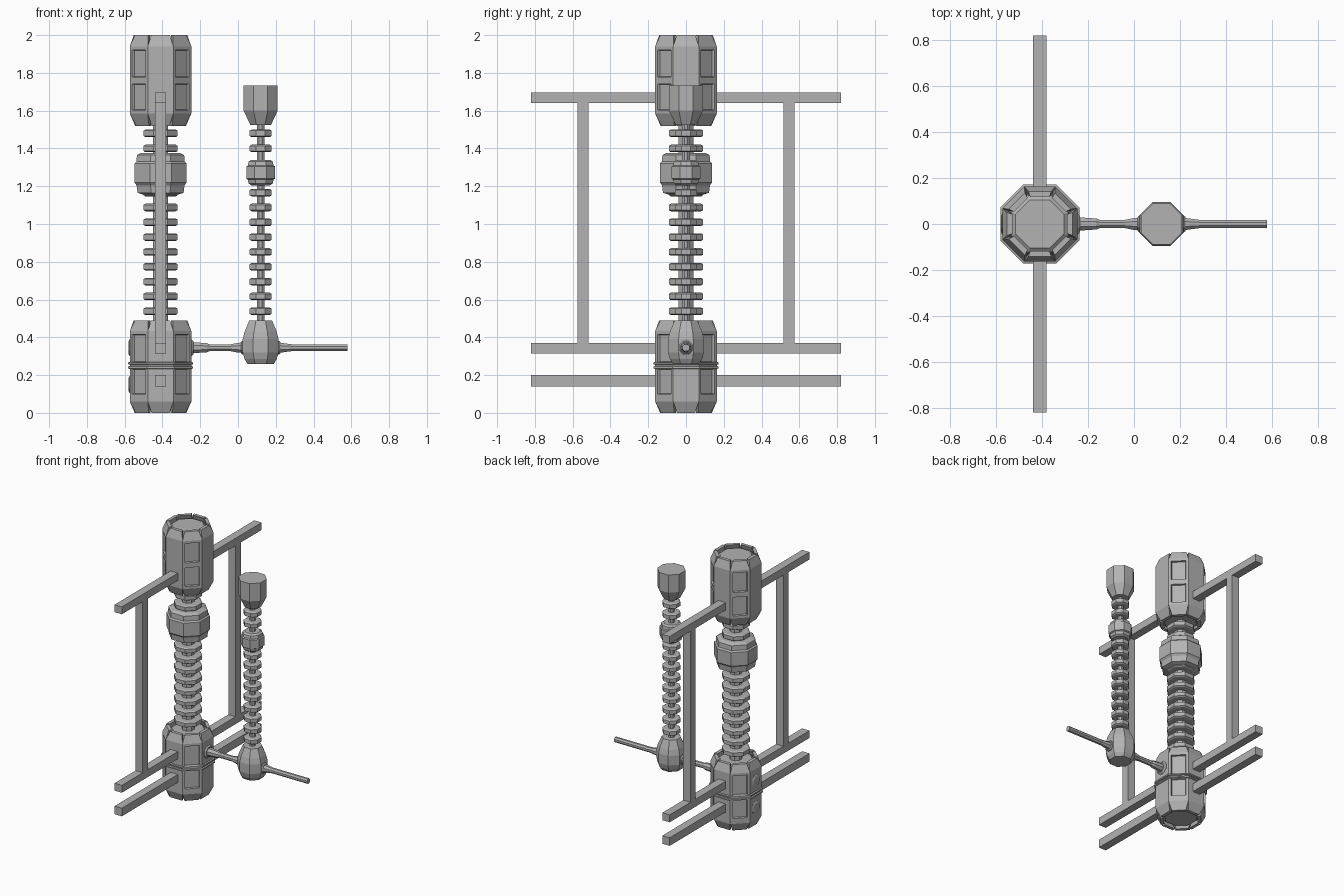
import bpy, bmesh, math
from mathutils import Matrix, Vector

if "Cube" in bpy.data.objects:
    bpy.data.objects.remove(bpy.data.objects["Cube"])

grey = bpy.data.materials.new("plain grey")
grey.diffuse_color = (0.45, 0.45, 0.45, 1)
grey.use_nodes = True
grey.node_tree.nodes["Principled BSDF"].inputs["Base Color"].default_value = grey.diffuse_color
MX, SX = -0.41, 0.12          # x of main and small columns


def finish(name, bm):
    bmesh.ops.recalc_face_normals(bm, faces=bm.faces)
    me = bpy.data.meshes.new(name)
    bm.to_mesh(me)
    bm.free()
    me.materials.append(grey)
    ob = bpy.data.objects.new(name, me)
    bpy.context.collection.objects.link(ob)
    return ob


def lathe(name, profile, matrix, sides=8):
    """Capped prism stack from (height, flat radius) pairs, flats facing the axes."""
    bm = bmesh.new()
    k = 1 / math.cos(math.pi / sides)
    rings = []
    for h, r in profile:
        ring = []
        for i in range(sides):
            a = (i + 0.5) * 2 * math.pi / sides
            ring.append(bm.verts.new(matrix @ Vector((r * k * math.cos(a), r * k * math.sin(a), h))))
        rings.append(ring)
    for a, b in zip(rings, rings[1:]):
        for i in range(sides):
            j = (i + 1) % sides
            bm.faces.new((a[i], a[j], b[j], b[i]))
    bm.faces.new(rings[0])
    bm.faces.new(rings[-1])
    return finish(name, bm)


def column(name, x, profile):
    return lathe(name, profile, Matrix.Translation((x, 0, 0)))


def along_x(name, z, profile):
    return lathe(name, profile, Matrix.Translation((0, 0, z)) @ Matrix.Rotation(math.pi / 2, 4, 'Y'))


def box(name, lo, hi):
    bm = bmesh.new()
    bmesh.ops.create_cube(bm, size=1)
    lo, hi = Vector(lo), Vector(hi)
    for v in bm.verts:
        v.co = Vector([(a + b) / 2 + c * (b - a) for a, b, c in zip(lo, hi, v.co)])
    return finish(name, bm)


def panelled_pod(name, rows, windows):
    """Eight armour panels around the main axis; diagonal ones get recessed windows.
    rows: (z, flat radius, half width); windows: row indices that are inset."""
    for n in range(8):
        bm = bmesh.new()
        loops = []
        for z, r, w in rows:
            ri = r - 0.024
            wi = w * ri / r
            loops.append([bm.verts.new(p) for p in
                          ((r, -w, z), (r, w, z), (ri, wi, z), (ri, -wi, z))])
        outer = []
        for a, b in zip(loops, loops[1:]):
            fs = [bm.faces.new((a[i], a[(i + 1) % 4], b[(i + 1) % 4], b[i])) for i in range(4)]
            outer.append(fs[0])
        bm.faces.new(loops[0][::-1])
        bm.faces.new(loops[-1])
        bmesh.ops.recalc_face_normals(bm, faces=bm.faces)
        if n % 2:
            cut = [outer[i] for i in windows]
            bmesh.ops.inset_individual(bm, faces=cut, thickness=0.018, use_even_offset=True)
            bmesh.ops.inset_individual(bm, faces=cut, thickness=0.003, depth=-0.013, use_even_offset=True)
        bm.transform(Matrix.Translation((MX, 0, 0)) @ Matrix.Rotation(n * math.pi / 4, 4, 'Z'))
        finish(f"{name}_panel_{n + 1}", bm)


# Upper pod: panels and recessed plug
R, W = 0.163, 0.0675
panelled_pod("upper_pod",
             [(1.52, 0.135, 0.048), (1.585, R, W), (1.76, R, W), (1.94, R, W), (2.0, 0.142, 0.05)], (1, 2))
column("upper_pod_core", MX, [(1.535, 0.105), (1.555, 0.118), (1.6, 0.139),
                              (1.92, 0.139), (1.965, 0.122), (1.98, 0.105)])

# Base pod: panels, plug and double band
panelled_pod("base_pod",
             [(0, 0.137, 0.048), (0.06, R, W), (0.082, R, W), (0.25, R, W), (0.433, R, W), (0.49, 0.142, 0.05)],
             (2, 3))
column("base_pod_core", MX, [(0.02, 0.105), (0.035, 0.118), (0.08, 0.139),
                             (0.41, 0.139), (0.455, 0.122), (0.47, 0.105)])
for i, z in enumerate((0.233, 0.255)):
    column(f"base_band_{i + 1}", MX, [(z, 0.165), (z + 0.003, 0.172), (z + 0.012, 0.172), (z + 0.015, 0.165)])

# Stems with stacked rings
column("main_stem", MX, [(0.45, 0.04), (1.56, 0.04)])
column("small_stem", SX, [(0.46, 0.02), (1.55, 0.02)])
heights = [0.538 + 0.0785 * i for i in range(9)] + [1.4, 1.48]
for i, z in enumerate(heights):
    for name, x, r in (("main", MX, 0.09), ("small", SX, 0.058)):
        column(f"{name}_ring_{i + 1}", x,
               [(z - 0.02, r - 0.01), (z - 0.014, r), (z + 0.014, r), (z + 0.02, r - 0.01)])

# Collars around the stems
column("main_collar", MX, [(1.155, 0.09), (1.165, 0.122), (1.205, 0.127), (1.22, 0.138),
                           (1.32, 0.138), (1.33, 0.128), (1.365, 0.125), (1.377, 0.1)])
column("small_collar", SX, [(1.205, 0.05), (1.215, 0.064), (1.235, 0.068), (1.24, 0.076),
                            (1.305, 0.076), (1.31, 0.068), (1.33, 0.064), (1.34, 0.05)])

# Small column cup and base
column("small_cup", SX, [(1.525, 0.055), (1.6, 0.09), (1.732, 0.09)])
column("small_base", SX, [(0.26, 0.07), (0.285, 0.085), (0.32, 0.095),
                          (0.39, 0.095), (0.43, 0.085), (0.49, 0.06)])

# Horizontal pipes with thickened ends and mounts
PZ = 0.345
along_x("link_pipe", PZ, [(-0.26, 0.028), (-0.225, 0.028), (-0.165, 0.024), (-0.15, 0.018),
                          (-0.04, 0.018), (0.0, 0.026), (0.05, 0.028)])
along_x("end_pipe", PZ, [(0.19, 0.028), (0.225, 0.026), (0.285, 0.018), (0.58, 0.018)])
along_x("link_mount", PZ, [(-0.26, 0.045), (-0.245, 0.045), (-0.235, 0.035)])
along_x("small_mount_left", PZ, [(0.015, 0.03), (0.022, 0.036), (0.05, 0.036)])
along_x("small_mount_right", PZ, [(0.19, 0.036), (0.218, 0.036), (0.225, 0.03)])
for i, z in enumerate((PZ, 0.15)):
    along_x(f"rear_pad_{i + 1}", z, [(-0.58, 0.033), (-0.574, 0.045), (-0.56, 0.045)])

# Square beam frame
B = 0.03
for name, z0, z1 in (("top", 1.64, 1.695), ("middle", 0.315, 0.37), ("bottom", 0.14, 0.2)):
    box(f"{name}_beam", (MX - B, -0.82, z0), (MX + B, 0.82, z1))
for name, y in (("front", -0.545), ("back", 0.545)):
    box(f"{name}_post", (MX - B, y - B, 0.36), (MX + B, y + B, 1.65))
